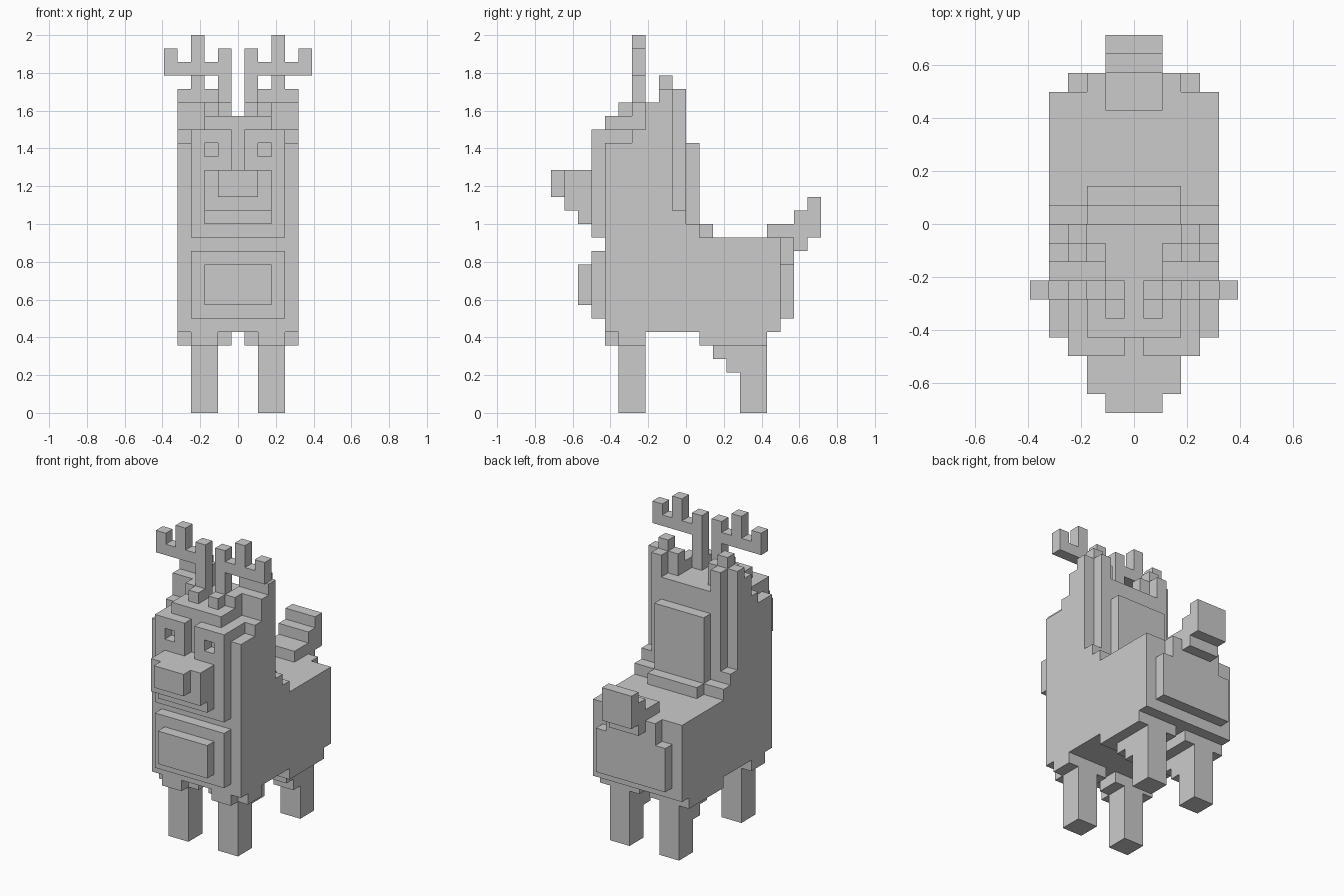
import bpy, bmesh
from itertools import product
from mathutils import Vector

if "Cube" in bpy.data.objects:
    bpy.data.objects.remove(bpy.data.objects["Cube"])

V = 1 / 14     # size of one cube cell
owner = {}     # cell -> name of the part it belongs to


def fill(part, y, z, outer, inner=0):
    """Fill cells with inner <= |x| <= outer over the y and z spans."""
    for c in product(range(-outer, outer + 1), range(*y), range(*z)):
        if abs(c[0]) >= inner:
            owner.setdefault(c, part)


# Body with rump and stepped chest
FRONT, BACK, BELLY, SPINE = -6, 7, 6, 13
fill("body", (FRONT, BACK), (BELLY, SPINE), 4)
fill("body", (BACK, BACK + 1), (BELLY + 1, SPINE), 2)
fill("body", (BACK, BACK + 1), (BELLY + 1, SPINE - 2), 3)
for i in range(2):
    fill("chest", (FRONT - 1 - i, FRONT - i), (BELLY + 1 + i, SPINE - 1 - i), 3 - i)

# Neck and head narrow towards the crown, inset strip behind
for i in range(3):
    fill("neck_and_head", (FRONT, -1), (SPINE, 20 + i), 4 - i)
fill("neck_and_head", (-1, 0), (SPINE, SPINE + 2), 4)
fill("neck_and_head", (-1, 0), (SPINE, 22), 3)

# Mane pad down the back of the neck
fill("mane", (0, 1), (SPINE, 20), 2)
fill("mane", (0, 1), (SPINE, SPINE + 1), 4)
fill("mane", (1, 2), (SPINE, SPINE + 1), 2)

# Ears climb in steps to a tip
fill("ears", (-4, -1), (20, 21), 4, 4)
fill("ears", (-3, -1), (21, 23), 4, 2)
fill("ears", (-2, -1), (23, 24), 4, 2)
fill("ears", (-2, -1), (24, 25), 3, 3)
fill("ears", (-1, 0), (22, 24), 3, 3)

# Forelock tufts and antlers
for i in range(2):
    fill("forelock", (-5 + i, -4 + i), (22, 23), 1 + i, 1)
fill("antlers", (-4, -3), (25, 26), 5, 1)
for x, low, top in ((1, 23, 27), (3, 25, 28), (5, 25, 27)):
    fill("antlers", (-4, -3), (low, top), x, x)

# Face plate with eye sockets and a groove between the brows
fill("face_plate", (FRONT - 1, FRONT), (SPINE, 21), 3)
for c in [c for c in owner if owner[c] == "face_plate"]:
    if (c[0] == 0 and c[2] >= 18) or (abs(c[0]) == 2 and c[2] == 19):
        del owner[c]

# Muzzle, stepped underneath
for i in range(3):
    fill("muzzle", (-8 - i, -7 - i), (14 + i, 18), 2 - i // 2)

# Front legs with cross-shaped tops, back legs with stepped thighs
fill("front_legs", (-5, -3), (0, BELLY), 3, 2)
fill("front_legs", (-5, -3), (5, BELLY), 4, 1)
fill("front_legs", (FRONT, -5), (5, BELLY), 3, 2)
fill("back_legs", (4, 6), (0, BELLY), 3, 2)
fill("back_legs", (1, 6), (5, BELLY), 4, 1)
for i in range(1, 3):
    fill("back_legs", (1 + i, 6), (5 - i, BELLY), 3, 2)

# Tail rises in steps
fill("tail", (8, 9), (SPINE - 1, SPINE), 1)
for i, start in enumerate((6, 8, 9)):
    fill("tail", (start, 10), (SPINE + i, SPINE + 1 + i), 1)


def build(name):
    """Skin the exposed sides of one part's cells."""
    bm = bmesh.new()
    for c in [k for k, n in owner.items() if n == name]:
        centre = Vector((c[0], c[1] + 0.5, c[2] + 0.5))
        for axis, s in product(range(3), (-1, 1)):
            near = list(c)
            near[axis] += s
            if tuple(near) in owner:
                continue
            n, u = Vector(), Vector()
            n[axis], u[(axis + 1) % 3] = s, 0.5
            w = n.cross(u)
            mid = centre + n / 2
            bm.faces.new([bm.verts.new((mid + d) * V)
                          for d in (-u - w, u - w, u + w, w - u)])
    bmesh.ops.remove_doubles(bm, verts=bm.verts[:], dist=V / 20)
    bmesh.ops.dissolve_limit(bm, angle_limit=0.02, verts=bm.verts[:], edges=bm.edges[:])
    mesh = bpy.data.meshes.new(name)
    bm.to_mesh(mesh)
    bm.free()
    bpy.context.collection.objects.link(bpy.data.objects.new(name, mesh))


for part in dict.fromkeys(owner.values()):
    build(part)
